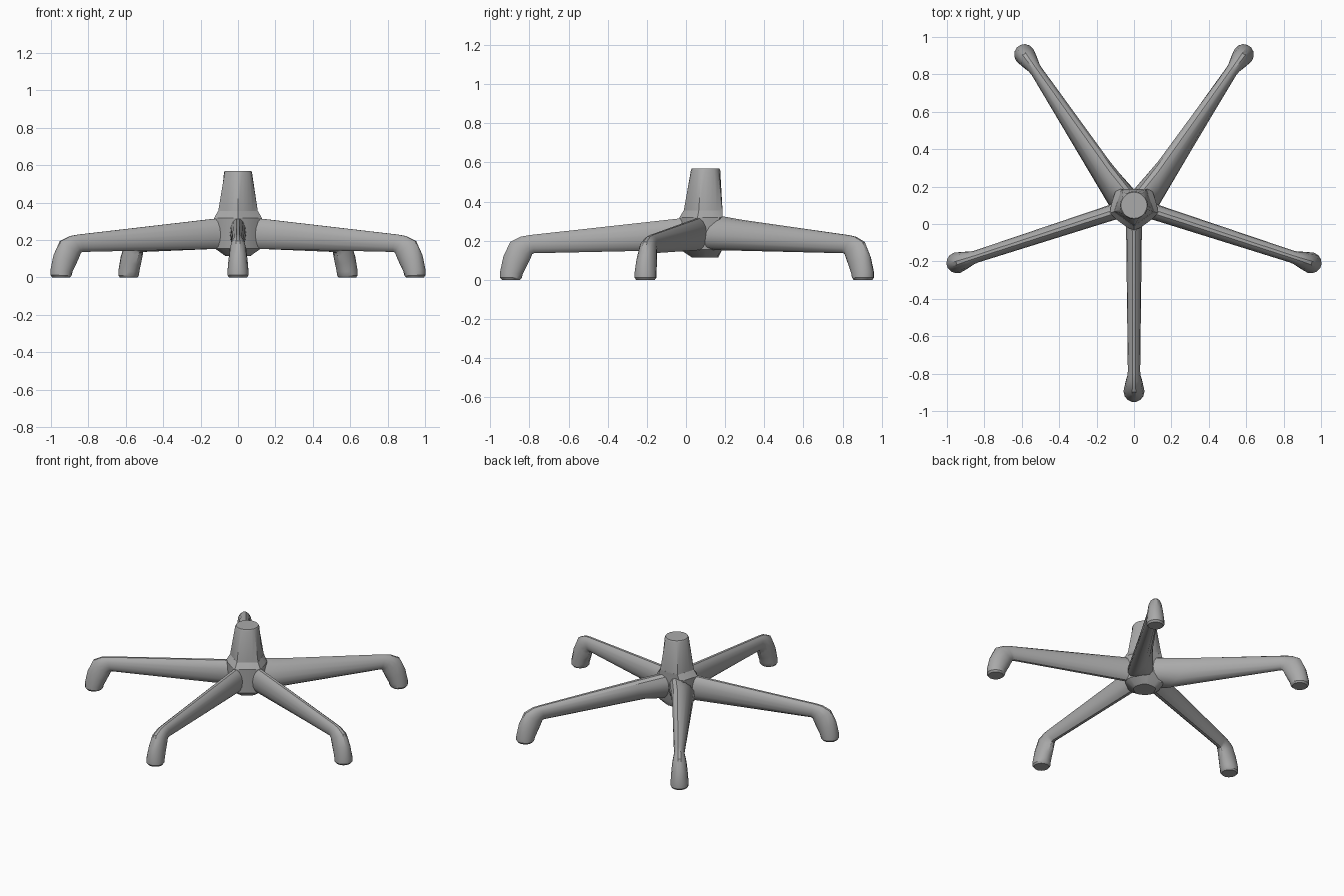
import bpy, bmesh, math
from mathutils import Vector

cube = bpy.data.objects.get("Cube")
if cube:
    bpy.data.objects.remove(cube, do_unlink=True)

grey = bpy.data.materials.new("plain grey")
grey.use_nodes = True
colour = (0.4, 0.4, 0.4, 1)
grey.diffuse_color = colour
grey.node_tree.nodes["Principled BSDF"].inputs["Base Color"].default_value = colour

HUB = Vector((0, 0.1, 0))
UP = Vector((0, 0, 1))


def loft(name, rings):
    """Skin a list of closed rings and cap both ends."""
    bm = bmesh.new()
    loops = [[bm.verts.new(p) for p in ring] for ring in rings]
    n = len(loops[0])
    for a, b in zip(loops, loops[1:]):
        for i in range(n):
            j = (i + 1) % n
            bm.faces.new((a[i], a[j], b[j], b[i]))
    bm.faces.new(loops[0])
    bm.faces.new(loops[-1])
    bmesh.ops.recalc_face_normals(bm, faces=bm.faces)
    mesh = bpy.data.meshes.new(name)
    bm.to_mesh(mesh)
    bm.free()
    mesh.materials.append(grey)
    obj = bpy.data.objects.new(name, mesh)
    bpy.context.collection.objects.link(obj)
    bpy.ops.object.select_all(action="DESELECT")
    obj.select_set(True)
    bpy.context.view_layer.objects.active = obj
    bpy.ops.object.shade_smooth_by_angle(angle=math.radians(32))
    return obj


def oval(centre, side, up, n=14):
    return [centre + side * math.cos(2 * math.pi * i / n)
            + up * math.sin(2 * math.pi * i / n) for i in range(n)]


def pentagon(z, corner, limit, back=1.0, n=20):
    """Five-sided ring with corners towards the legs, cut round at limit."""
    ring = []
    for i in range(n):
        a = 2 * math.pi * i / n - math.pi / 2
        off = (i % 4) * math.tau / n - math.pi / 5
        r = min(limit, corner * math.cos(math.pi / 5) / math.cos(off))
        p = HUB + Vector((r * math.cos(a), r * math.sin(a), z))
        p.y = min(p.y, back)
        ring.append(p)
    return ring


# Leg profile: top (reach, z), bottom (reach, z), half width
LEG = [
    ((0.06, 0.32), (0.06, 0.15), 0.044),
    ((0.14, 0.315), (0.14, 0.15), 0.042),
    ((0.90, 0.23), (0.875, 0.135), 0.033),
    ((0.945, 0.222), (0.885, 0.13), 0.036),
    ((1.0, 0.195), (0.893, 0.11), 0.044),
    ((1.035, 0.12), (0.912, 0.07), 0.051),
    ((1.052, 0.04), (0.933, 0.03), 0.056),
    ((1.052, 0.012), (0.938, 0.01), 0.056),
    ((1.042, 0.0), (0.948, 0.0), 0.048),
]


def leg(name, degrees, back=False):
    a = math.radians(degrees)
    out = Vector((math.cos(a), math.sin(a), 0))
    side = UP.cross(out)
    rings = []
    if back:
        # Broad root that flares out of the hub
        s = math.copysign(1, out.x)
        rings.append(oval(Vector((0, 0.1, 0.245)), Vector((0, s * 0.085, 0)), UP * 0.095))
        rings.append(oval(Vector((s * 0.13, 0.215, 0.23)), Vector((0, s * 0.115, 0)),
                          Vector((0, 0.04, 0.08))))
    for (r1, z1), (r0, z0), width in LEG[2 if back else 0:]:
        top = HUB + out * r1 + UP * z1
        low = HUB + out * r0 + UP * z0
        rings.append(oval((top + low) / 2, side * width, (top - low) / 2))
    return loft(name, rings)


# Hub body
loft("hub", [
    pentagon(0.115, 0.08, 0.07),
    pentagon(0.155, 0.14, 0.13, 0.185),
    pentagon(0.318, 0.145, 0.134, 0.185),
    pentagon(0.355, 0.112, 0.112, 0.187),
])

# Column, blending from five-sided base to round top
loft("column", [
    pentagon(0.35, 0.112, 0.112, 0.187),
    pentagon(0.56, 1, 0.075),
    pentagon(0.57, 1, 0.07),
])

# Five legs with turned-down feet
leg("front_leg", -90)
leg("left_leg", -18)
leg("right_leg", 198)
leg("back_left_leg", 54, back=True)
leg("back_right_leg", 126, back=True)
